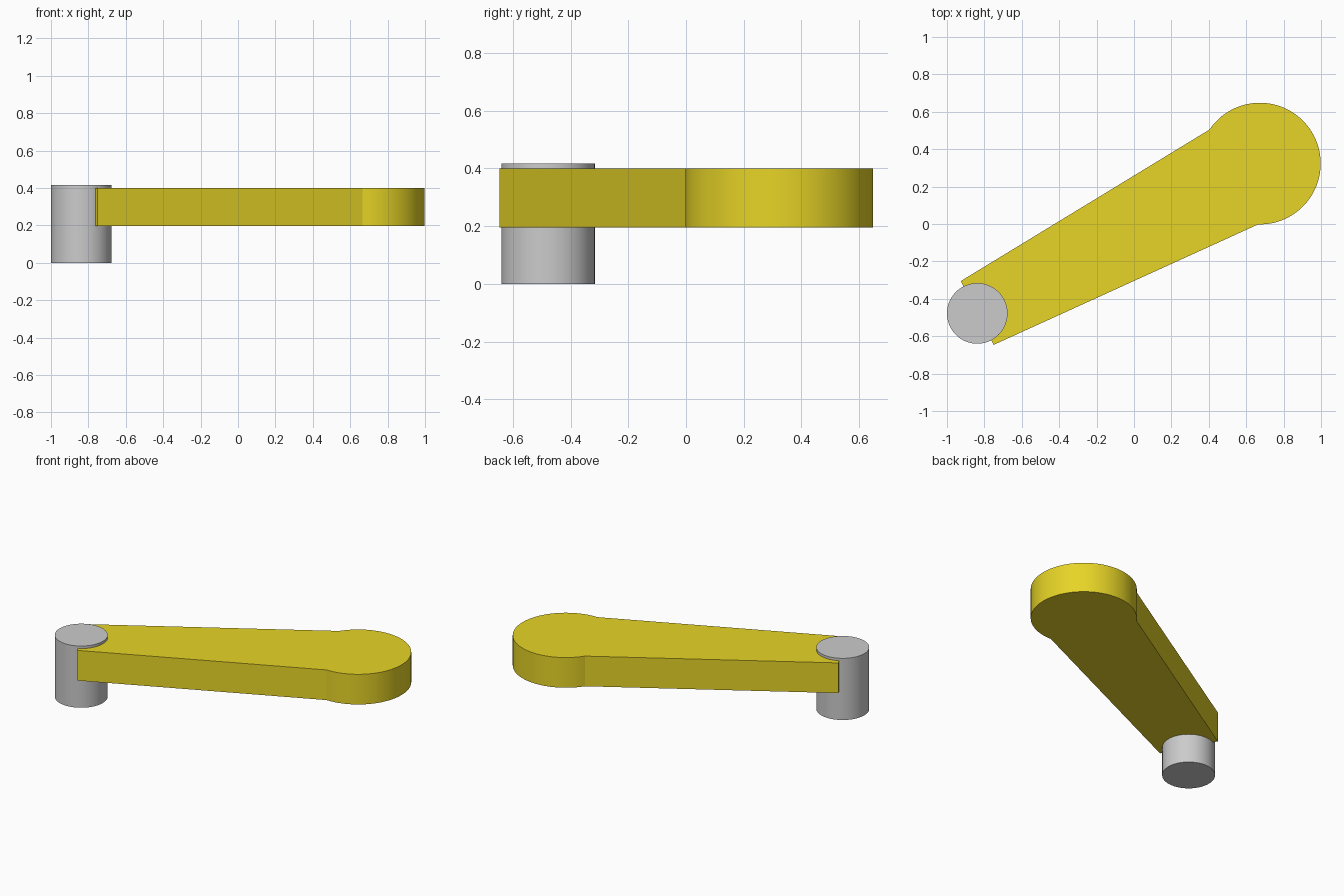
import bpy, bmesh
from math import sin, cos, radians

if "Cube" in bpy.data.objects:
    bpy.data.objects.remove(bpy.data.objects["Cube"])

def prism(name, outline, z0, z1):
    """Extrude a closed 2D outline straight up from z0 to z1."""
    bm = bmesh.new()
    face = bm.faces.new([bm.verts.new((x, y, z0)) for x, y in outline])
    new = bmesh.ops.extrude_face_region(bm, geom=[face])["geom"]
    top = [v for v in new if isinstance(v, bmesh.types.BMVert)]
    bmesh.ops.translate(bm, verts=top, vec=(0, 0, z1 - z0))
    bmesh.ops.recalc_face_normals(bm, faces=bm.faces)
    mesh = bpy.data.meshes.new(name)
    bm.to_mesh(mesh)
    bm.free()
    obj = bpy.data.objects.new(name, mesh)
    bpy.context.collection.objects.link(obj)
    bpy.ops.object.select_all(action='DESELECT')
    obj.select_set(True)
    bpy.context.view_layer.objects.active = obj
    bpy.ops.object.shade_smooth_by_angle(angle=radians(20))
    return obj

def arc(cx, cy, r, start, end, n):
    angles = [radians(start + (end - start) * i / n) for i in range(n + 1)]
    return [(cx + r * cos(a), cy + r * sin(a)) for a in angles]

# Pivot pin standing on the ground
prism("pivot_pin", arc(-0.838, -0.478, 0.162, 0, 360, 96)[:-1], 0, 0.417)

# Tapered arm ending in a round head
arm = prism("lever_arm",
            [(-0.926, -0.305), (-0.75, -0.646)]
            + arc(0.673, 0.323, 0.325, -91.5, 146, 96),
            0.196, 0.4)
yellow = bpy.data.materials.new("yellow")
yellow.diffuse_color = (0.8, 0.66, 0.02, 1)
yellow.use_nodes = True
yellow.node_tree.nodes["Principled BSDF"].inputs["Base Color"].default_value = yellow.diffuse_color
arm.data.materials.append(yellow)
